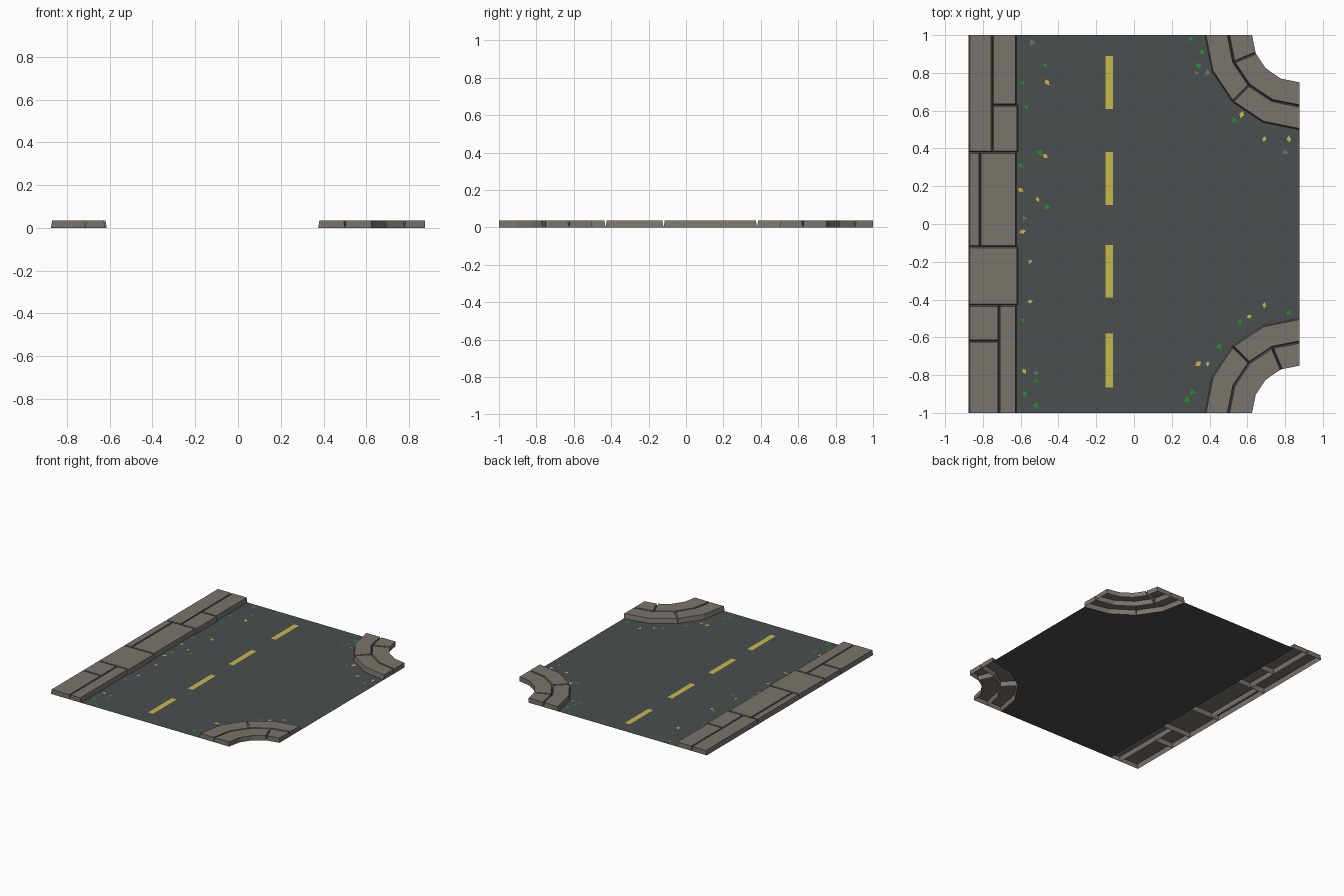
import bpy, math, random
from mathutils import Vector

if "Cube" in bpy.data.objects:
    bpy.data.objects.remove(bpy.data.objects["Cube"])

random.seed(4)
H, TAPER = 0.036, 0.006          # kerb height, slope of stone sides


def mat(name, rgb):
    m = bpy.data.materials.new(name)
    m.diffuse_color = (*rgb, 1)
    m.use_nodes = True
    m.node_tree.nodes["Principled BSDF"].inputs["Base Color"].default_value = m.diffuse_color
    return m


ASPHALT = mat("asphalt grey", (0.070, 0.077, 0.078))
STONE = mat("warm stone", (0.195, 0.178, 0.150))
YELLOW = mat("line yellow", (0.578, 0.479, 0.070))
GREEN = mat("leaf green", (0.014, 0.305, 0.021))
GREY = mat("pebble grey", (0.17, 0.17, 0.17))


def make(name, verts, faces, material):
    me = bpy.data.meshes.new(name)
    me.from_pydata(verts, [], faces)
    me.materials.append(material)
    ob = bpy.data.objects.new(name, me)
    bpy.context.collection.objects.link(ob)


def ccw(pts):
    area = sum(a[0] * b[1] - b[0] * a[1] for a, b in zip(pts, pts[1:] + pts[:1]))
    return pts if area > 0 else pts[::-1]


def arc(r, a0, a1, side):
    """Corner arc in 22.5 degree steps; side is +1 (back) or -1 (front)."""
    return [(0.875 - r * math.cos(math.radians(22.5 * i)),
             side * (1 - r * math.sin(math.radians(22.5 * i)))) for i in range(a0, a1 + 1)]


def edge_inset(a, b):
    # Vertical on tile borders and on the inner corner arc, sloped elsewhere
    if abs(a[1] - b[1]) < 1e-5 and abs(a[1]) > 0.999:
        return 0
    if min(a[0], b[0]) > 0.874:
        return 0
    if all(abs(math.hypot(p[0] - 0.875, abs(p[1]) - 1) - 0.25) < 1e-4 for p in (a, b)):
        return 0
    return TAPER


def stone(name, outline):
    """Open-bottomed paving stone whose top is inset from its footprint."""
    pts = ccw(outline)
    n = len(pts)
    lines = []
    for i in range(n):
        a, b = Vector(pts[i]), Vector(pts[(i + 1) % n])
        e = (b - a).normalized()
        nrm = Vector((-e.y, e.x))
        lines.append((nrm, nrm.dot(a) + edge_inset(a, b)))
    top = []
    for i in range(n):
        (p, c), (q, d) = lines[i - 1], lines[i]
        det = p.x * q.y - p.y * q.x
        top.append(((c * q.y - p.y * d) / det, (p.x * d - c * q.x) / det, H))
    verts = [(x, y, 0) for x, y in pts] + top
    faces = [(i, (i + 1) % n, n + (i + 1) % n, n + i) for i in range(n)]
    faces.append(tuple(range(n, 2 * n)))
    make(name, verts, faces, STONE)


# Road surface with the two rounded corners cut away
road = [(-0.625, -1)] + arc(0.5, 0, 4, -1) + arc(0.5, 0, 4, 1)[::-1] + [(-0.625, 1)]
make("road", [(x, y, 0) for x, y in road], [tuple(range(len(road)))], ASPHALT)

# Straight pavement: x0, x1, y0, y1
for i, (x0, x1, y0, y1) in enumerate([
        (-.875, -.75, .38, 1), (-.75, -.622, .63, 1), (-.75, -.614, .38, .63),
        (-.875, -.815, -.12, .38), (-.815, -.622, -.12, .38),
        (-.875, -.614, -.43, -.12),
        (-.875, -.715, -.62, -.43), (-.875, -.715, -1, -.62), (-.715, -.622, -1, -.43)]):
    stone(f"pavement_stone_{i}", [(x0, y0), (x1, y0), (x1, y1), (x0, y1)])

# Curved corner kerbs: two rings, inner ring split differently on each corner
for side, label, split in ((1, "back", 1), (-1, "front", 3)):
    for r0, r1, cut in ((0.375, 0.5, 2), (0.25, 0.375, split)):
        for a0, a1 in ((0, cut), (cut, 4)):
            stone(f"{label}_corner_stone", arc(r0, a0, a1, side) + arc(r1, a0, a1, side)[::-1])

# Dashed centre line
for i, (y0, y1) in enumerate([(.61, .89), (.10, .38), (-.39, -.11), (-.865, -.58)]):
    z = 0.0015
    make(f"lane_dash_{i}", [(-.15, y0, z), (-.11, y0, z), (-.11, y1, z), (-.15, y1, z)],
         [(0, 1, 2, 3)], YELLOW)

# Scattered leaves and pebbles along the gutters
SCATTER = [
    ("green_leaves", GREEN, 3, [
        (-.59, .75), (-.47, .84), (-.57, .62), (-.50, .38), (-.60, .31), (-.46, .09),
        (-.59, -.51), (-.52, -.83), (-.58, -.90), (-.52, -.96), (.30, .98), (.36, .91),
        (.34, .84), (.53, .55), (.82, -.47), (.56, -.52), (.45, -.65), (.31, -.89), (.28, -.93)]),
    ("yellow_leaves", YELLOW, 4, [
        (-.46, .75), (-.47, .36), (-.60, .18), (-.51, .13), (-.59, -.04), (-.55, -.20),
        (-.55, -.41), (-.58, -.78), (.57, .58), (.69, .45), (.82, .45), (.69, -.43),
        (.61, -.49), (.34, -.74), (.39, -.74)]),
    ("grey_pebbles", GREY, 3, [
        (-.54, .96), (-.58, .03), (-.52, -.79), (.33, .80), (.39, .80), (.80, .38)]),
]
for name, material, sides, spots in SCATTER:
    verts, faces = [], []
    for x, y in spots:
        r, turn = random.uniform(0.014, 0.021), random.uniform(0, 6.28)
        faces.append(tuple(range(len(verts), len(verts) + sides)))
        for k in range(sides):
            a = turn + 2 * math.pi * k / sides
            s = r * (0.65 if sides == 4 and k % 2 else 1)
            verts.append((x + s * math.cos(a), y + s * math.sin(a), 0.002))
    make(name, verts, faces, material)
